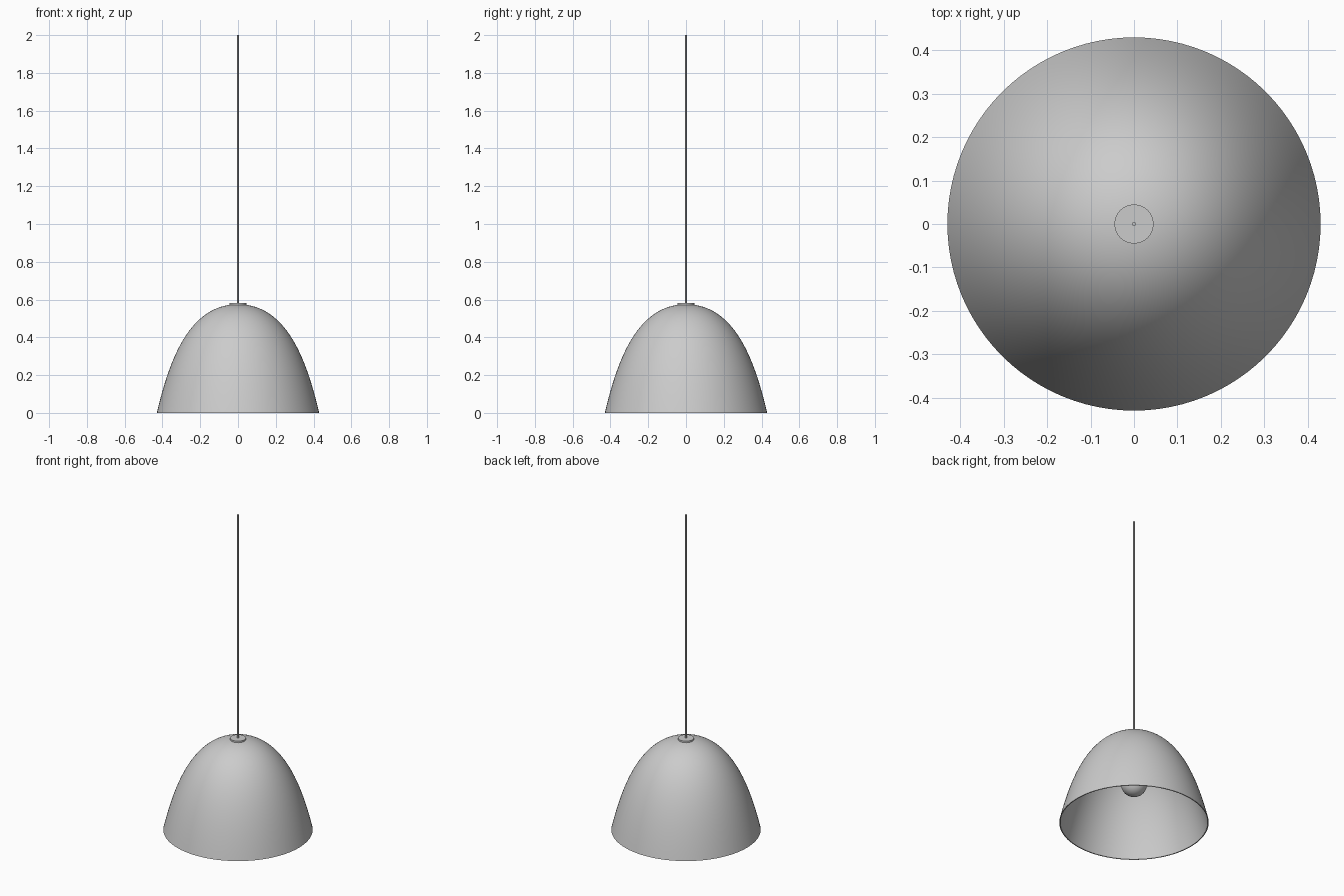
import bpy
import bmesh
import math
from mathutils import Vector
from mathutils.geometry import interpolate_bezier

cube = bpy.data.objects.get("Cube")
if cube:
    bpy.data.objects.remove(cube)

grey = bpy.data.materials.new("satin grey")
grey.use_nodes = True
GREY = (0.6, 0.6, 0.6, 1)
grey.diffuse_color = GREY
grey.node_tree.nodes["Principled BSDF"].inputs["Base Color"].default_value = GREY


def lathe(name, profile, steps):
    """Spin a closed-to-axis or open (radius, height) profile round z."""
    bm = bmesh.new()
    verts = [bm.verts.new((r, 0, z)) for r, z in profile]
    edges = [bm.edges.new(pair) for pair in zip(verts, verts[1:])]
    bmesh.ops.spin(bm, geom=verts + edges, cent=(0, 0, 0), axis=(0, 0, 1),
                   angle=math.tau, steps=steps)
    bmesh.ops.remove_doubles(bm, verts=bm.verts, dist=1e-5)
    bmesh.ops.recalc_face_normals(bm, faces=bm.faces)
    mesh = bpy.data.meshes.new(name)
    bm.to_mesh(mesh)
    bm.free()
    mesh.materials.append(grey)
    obj = bpy.data.objects.new(name, mesh)
    bpy.context.collection.objects.link(obj)
    bpy.ops.object.select_all(action="DESELECT")
    obj.select_set(True)
    bpy.context.view_layer.objects.active = obj
    bpy.ops.object.shade_smooth_by_angle(angle=math.radians(40))
    return obj


def curve(a, b, c, d, count):
    points = interpolate_bezier(*[Vector((r, z, 0)) for r, z in (a, b, c, d)], count)
    return [(p.x, p.y) for p in points]


# Bell shade: outer curve, thin rim, inner curve
outer = curve((0.43, 0), (0.37, 0.25), (0.27, 0.575), (0, 0.575), 40)
inner = curve((0, 0.569), (0.264, 0.569), (0.364, 0.25), (0.424, 0), 40)
lathe("shade", outer + inner + outer[:1], 96)

# Cap disc on the crown and the hanging cord
lathe("cap", [(0, 0.565), (0.045, 0.565), (0.045, 0.582), (0, 0.582)], 48)
lathe("cord", [(0, 0.575), (0.0045, 0.575), (0.0045, 2), (0, 2)], 12)

# Lamp holder under the crown
lathe("socket", [(0, 0.57), (0.04, 0.57), (0.04, 0.38), (0, 0.38)], 32)

# Round bulb with a neck running up into the holder
BULB_R, BULB_Z = 0.075, 0.255
arc = [math.radians(-90 + 140 * i / 20) for i in range(21)]
bulb = [(BULB_R * math.cos(a), BULB_Z + BULB_R * math.sin(a)) for a in arc]
bulb[0] = (0, BULB_Z - BULB_R)
lathe("bulb", bulb + [(0.036, 0.335), (0.032, 0.36), (0.032, 0.39)], 48)
